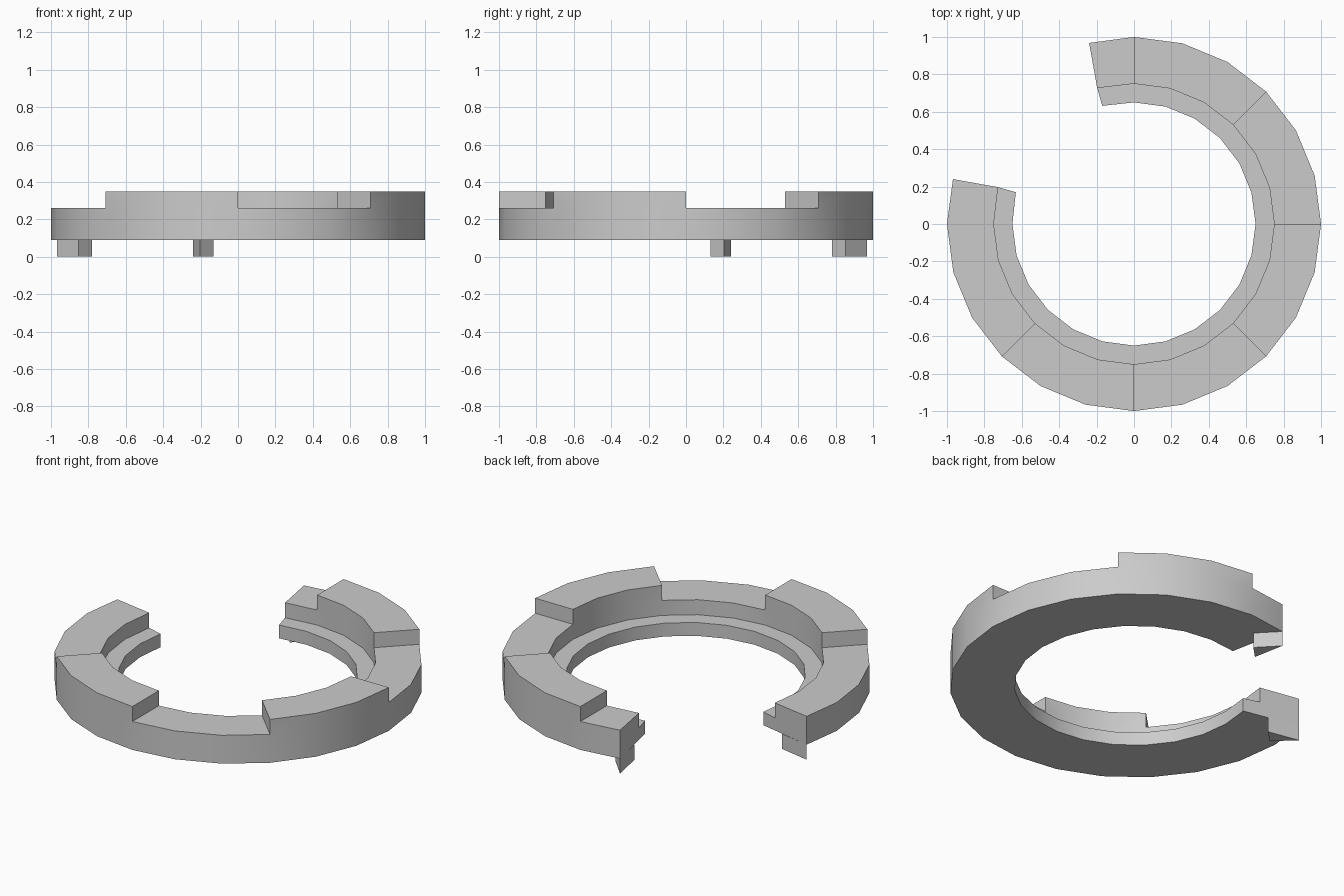
import bpy, bmesh
from math import radians, cos, sin

if "Cube" in bpy.data.objects:
    bpy.data.objects.remove(bpy.data.objects["Cube"])


def finish(bm, name):
    bmesh.ops.recalc_face_normals(bm, faces=bm.faces[:])
    mesh = bpy.data.meshes.new(name)
    bm.to_mesh(mesh)
    bm.free()
    obj = bpy.data.objects.new(name, mesh)
    bpy.context.collection.objects.link(obj)
    bpy.ops.object.select_all(action='DESELECT')
    obj.select_set(True)
    bpy.context.view_layer.objects.active = obj
    bpy.ops.object.shade_smooth_by_angle(angle=radians(30))
    return obj


def mirrored(p):
    # the ring is symmetric across the line y = -x at its gap
    return (-p[1], -p[0])


# Open ring: stepped profile (radius, z) swept through 15 degree stations
profile = [(1, .09), (1, .26), (.75, .26), (.75, .17), (.65, .17), (.65, .09)]
end = {1: (-.24, .968), .75: (-.197, .727), .65: (-.17, .632)}

stations = [[(*mirrored(end[r]), z) for r, z in profile]]
for a in range(180, 451, 15):
    t = radians(a)
    stations.append([(r * cos(t), r * sin(t), z) for r, z in profile])
stations.append([(*end[r], z) for r, z in profile])

bm = bmesh.new()
rows = [[bm.verts.new(p) for p in s] for s in stations]
top = []
n = len(profile)
for i in range(len(rows) - 1):
    for j in range(n):
        k = (j + 1) % n
        f = bm.faces.new((rows[i][j], rows[i][k], rows[i + 1][k], rows[i + 1][j]))
        if j == 1:
            top.append(f)
bm.faces.new(rows[0])
bm.faces.new(rows[-1])
bmesh.ops.recalc_face_normals(bm, faces=bm.faces[:])

# Three raised blocks, each 45 degrees long
for start in (225, 315, 405):
    i = 1 + (start - 180) // 15
    faces = top[i:i + 3]
    res = bmesh.ops.extrude_face_region(bm, geom=faces)
    verts = [g for g in res['geom'] if isinstance(g, bmesh.types.BMVert)]
    bmesh.ops.translate(bm, verts=verts, vec=(0, 0, .09))
    old = [f for f in faces if f.is_valid]
    if old:
        bmesh.ops.delete(bm, geom=old, context='FACES_ONLY')
finish(bm, "open_ring")

# Triangular feet under the two ends
foot = [(-.24, .968), (-.203, .78), (-.13, .853)]
for name, pts in (("foot_back", foot), ("foot_left", [mirrored(p) for p in foot])):
    bm = bmesh.new()
    low = [bm.verts.new((x, y, 0)) for x, y in pts]
    high = [bm.verts.new((x, y, .09)) for x, y in pts]
    bm.faces.new(low)
    bm.faces.new(high)
    for i in range(3):
        j = (i + 1) % 3
        bm.faces.new((low[i], low[j], high[j], high[i]))
    finish(bm, name)
